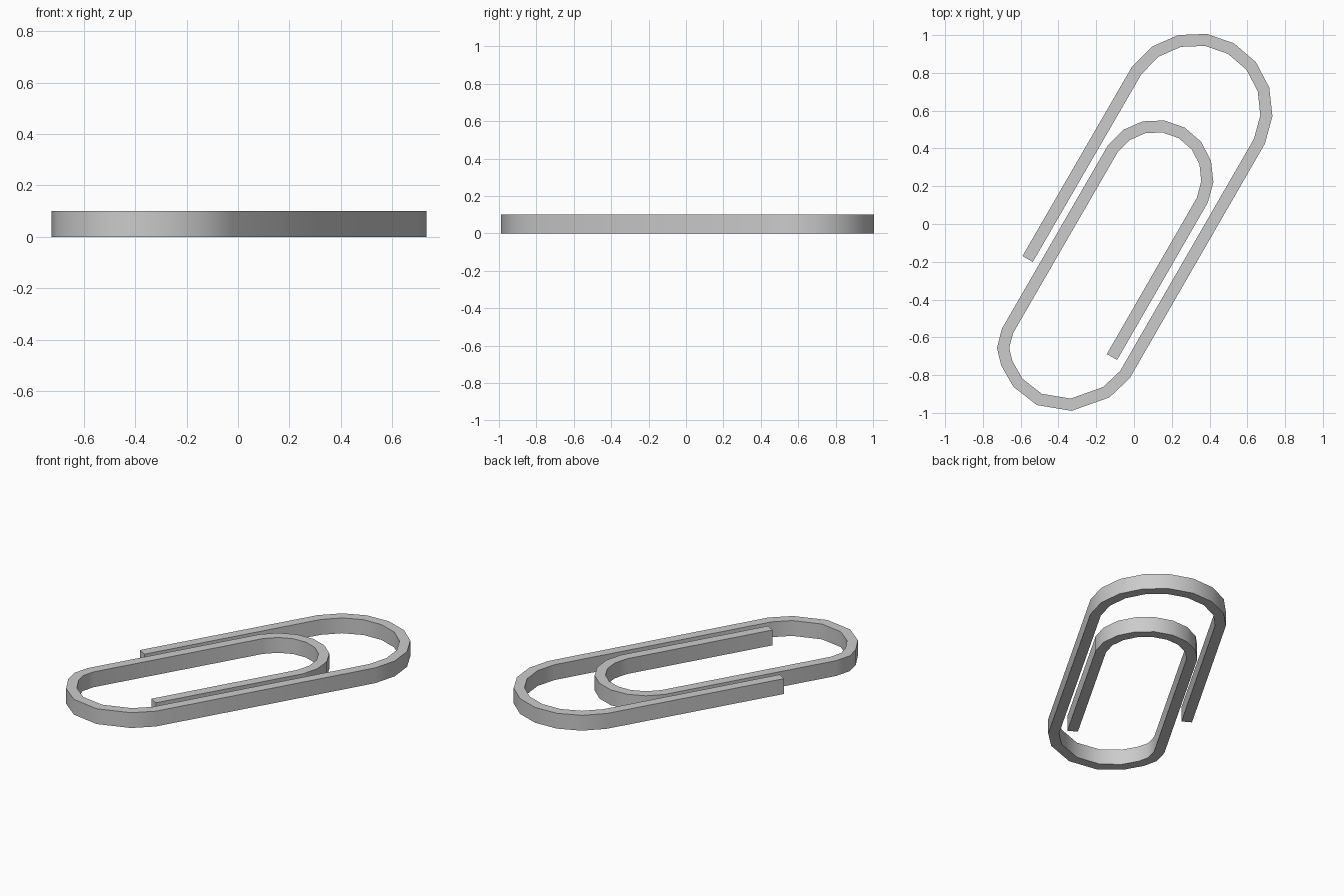
import bpy, bmesh
from math import sin, cos, radians
from mathutils import Vector

if "Cube" in bpy.data.objects:
    bpy.data.objects.remove(bpy.data.objects["Cube"])

WIDTH, HEIGHT = 0.063, 0.10
TURN = radians(30)


def arc(cx, cy, r, a0, a1, n):
    return [Vector((cx + r * cos(radians(a0 + (a1 - a0) * i / n)),
                    cy + r * sin(radians(a0 + (a1 - a0) * i / n)))) for i in range(n + 1)]


# Centre line of the wire, drawn upright and turned afterwards
path = [Vector((-0.395, -0.442))]
path += arc(-0.019, 0.685, 0.376, 176, 4, 8)            # large top bend
path += [Vector(p) for p in [                           # bottom bend
    (0.357, -0.715), (0.318, -0.845), (0.19, -0.995), (0.03, -1.055),
    (-0.112, -1.035), (-0.215, -0.975), (-0.272, -0.915), (-0.297, -0.825)]]
path += arc(-0.023, 0.27, 0.274, 176, 4, 8)             # small inner bend
path.append(Vector((0.251, -0.668)))


def side_offset(i):
    """Mitred half-width vector at path point i."""
    a = (path[i] - path[max(i - 1, 0)]).normalized()
    b = (path[min(i + 1, len(path) - 1)] - path[i]).normalized()
    t = (a + b).normalized()
    ref = a if a.length > 0 else b
    return Vector((-t.y, t.x)) * (WIDTH / 2) / max(t.dot(ref), 0.5)


def turned(p, z):
    return (p.x * cos(TURN) + p.y * sin(TURN), -p.x * sin(TURN) + p.y * cos(TURN), z)


# Rectangular wire swept along the path
bm = bmesh.new()
rings = []
for i, p in enumerate(path):
    o = side_offset(i)
    corners = [(p + o, 0), (p - o, 0), (p - o, HEIGHT), (p + o, HEIGHT)]
    rings.append([bm.verts.new(turned(q, z)) for q, z in corners])
for r, s in zip(rings, rings[1:]):
    for k in range(4):
        m = (k + 1) % 4
        bm.faces.new((r[k], r[m], s[m], s[k]))
bm.faces.new(rings[0])
bm.faces.new(rings[-1])
bmesh.ops.recalc_face_normals(bm, faces=bm.faces[:])

mesh = bpy.data.meshes.new("paper_clip_wire")
bm.to_mesh(mesh)
bm.free()
clip = bpy.data.objects.new("paper_clip_wire", mesh)
bpy.context.collection.objects.link(clip)
bpy.context.view_layer.objects.active = clip
clip.select_set(True)
bpy.ops.object.shade_smooth_by_angle(angle=radians(40))
